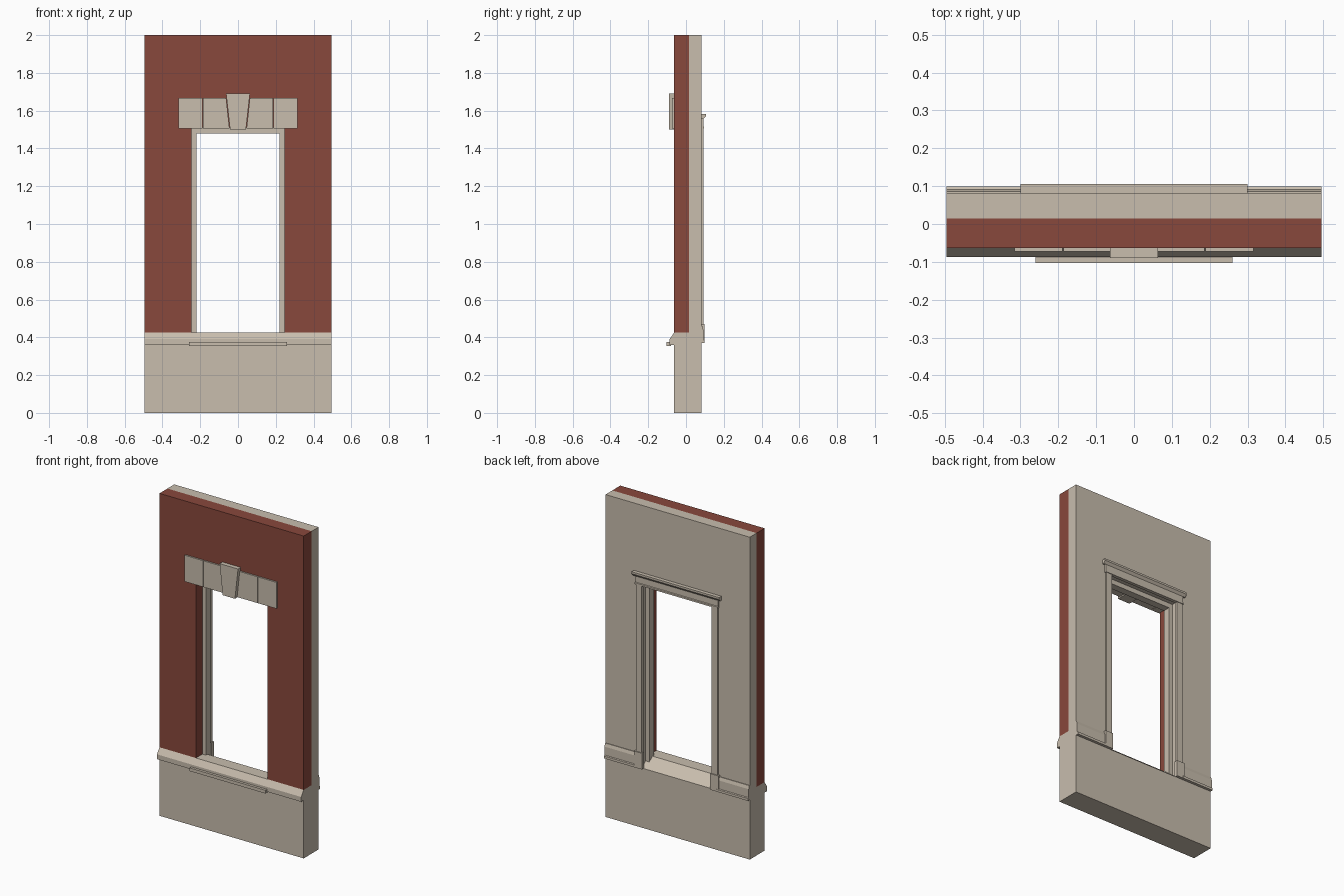
import bpy
import bmesh

if "Cube" in bpy.data.objects:
    bpy.data.objects.remove(bpy.data.objects["Cube"], do_unlink=True)


def make_material(name, rgb):
    mat = bpy.data.materials.new(name)
    mat.use_nodes = True
    mat.diffuse_color = (*rgb, 1)
    mat.node_tree.nodes["Principled BSDF"].inputs["Base Color"].default_value = (*rgb, 1)
    return mat


stone = make_material("tan stone", (0.58, 0.51, 0.42))
brick = make_material("red brick", (0.25, 0.065, 0.045))


def prism(name, mat, outline, axis, lo, hi):
    """Extrude an outline: (y, z) points along x, or (x, z) points along y."""
    bm = bmesh.new()

    def place(p, d):
        return (d, p[0], p[1]) if axis == "x" else (p[0], d, p[1])

    verts = [bm.verts.new(place(p, lo)) for p in outline]
    face = bm.faces.new(verts)
    ext = bmesh.ops.extrude_face_region(bm, geom=[face])
    for v in ext["geom"]:
        if isinstance(v, bmesh.types.BMVert):
            v.co["xyz".index(axis)] = hi
    bmesh.ops.recalc_face_normals(bm, faces=bm.faces)
    mesh = bpy.data.meshes.new(name)
    bm.to_mesh(mesh)
    bm.free()
    mesh.materials.append(mat)
    obj = bpy.data.objects.new(name, mesh)
    bpy.context.collection.objects.link(obj)
    return obj


def box(name, mat, x, y, z):
    rect = [(x[0], z[0]), (x[1], z[0]), (x[1], z[1]), (x[0], z[1])]
    return prism(name, mat, rect, "y", *y)


def arch(name, mat, outer, inner, bottom, top, head, y):
    """Wall or frame with a rectangular opening that reaches its bottom edge."""
    pts = [(-outer, bottom), (-outer, top), (outer, top), (outer, bottom),
           (inner, bottom), (inner, head), (-inner, head), (-inner, bottom)]
    return prism(name, mat, pts, "y", *y)


W = 0.495        # half width of the wall
OPEN = 0.245     # half width of the opening
HEAD = 1.51      # height of the opening
FRONT, MID, BACK = -0.063, 0.015, 0.082

# Wall layers
arch("brick_facing", brick, W, OPEN, 0.425, 2, HEAD, (FRONT, MID))
arch("inner_wall", stone, W, OPEN, 0.37, 2, HEAD, (MID, BACK))
arch("window_frame", stone, OPEN, 0.22, 0.375, HEAD, 1.48, (0.0, 0.045))

# Base with sloped water table in front and sloped sill behind
base = [(FRONT, 0), (FRONT, 0.36), (-0.087, 0.36), (-0.087, 0.39),
        (FRONT, 0.425), (MID, 0.425), (BACK, 0.37), (BACK, 0)]
prism("stone_base", stone, base, "x", -W, W)
box("sill_ledge", stone, (-0.26, 0.26), (-0.103, -0.08), (0.355, 0.375))

# Keystone and lintel blocks
key = [(-0.042, 1.5), (0.042, 1.5), (0.063, 1.69), (-0.063, 1.69)]
prism("keystone", stone, key, "y", -0.09, 0.0)
for side, label in ((1, "left"), (-1, "right")):
    inner = [(side * x, z) for x, z in
             ((0.045, 1.505), (0.186, 1.505), (0.186, 1.668), (0.063, 1.668))]
    prism(label + "_lintel_block", stone, inner, "y", -0.073, 0.0)
    ends = sorted((side * 0.189, side * 0.315))
    box(label + "_lintel_end", stone, ends, (-0.073, 0.0), (1.505, 1.668))

    # Interior trim beside the opening
    casing = sorted((side * 0.24, side * 0.28))
    box(label + "_casing", stone, casing, (0.075, 0.092), (0.46, 1.51))
    plinth = sorted((side * 0.235, side * 0.29))
    box(label + "_plinth", stone, plinth, (0.075, 0.098), (0.37, 0.47))
    skirting = [(0.08, 0.37), (0.099, 0.37), (0.099, 0.385), (0.092, 0.388),
                (0.092, 0.44), (0.086, 0.46), (0.08, 0.46)]
    prism(label + "_baseboard", stone, skirting, "x", side * 0.28, side * W)

# Interior head trim with moulded cap
header = [(0.075, 1.505), (0.096, 1.505), (0.096, 1.515), (0.092, 1.518),
          (0.092, 1.56), (0.075, 1.56)]
prism("header_trim", stone, header, "x", -0.285, 0.285)
cap = [(0.075, 1.555), (0.092, 1.555), (0.105, 1.57), (0.105, 1.582), (0.075, 1.582)]
prism("header_cap", stone, cap, "x", -0.3, 0.3)
